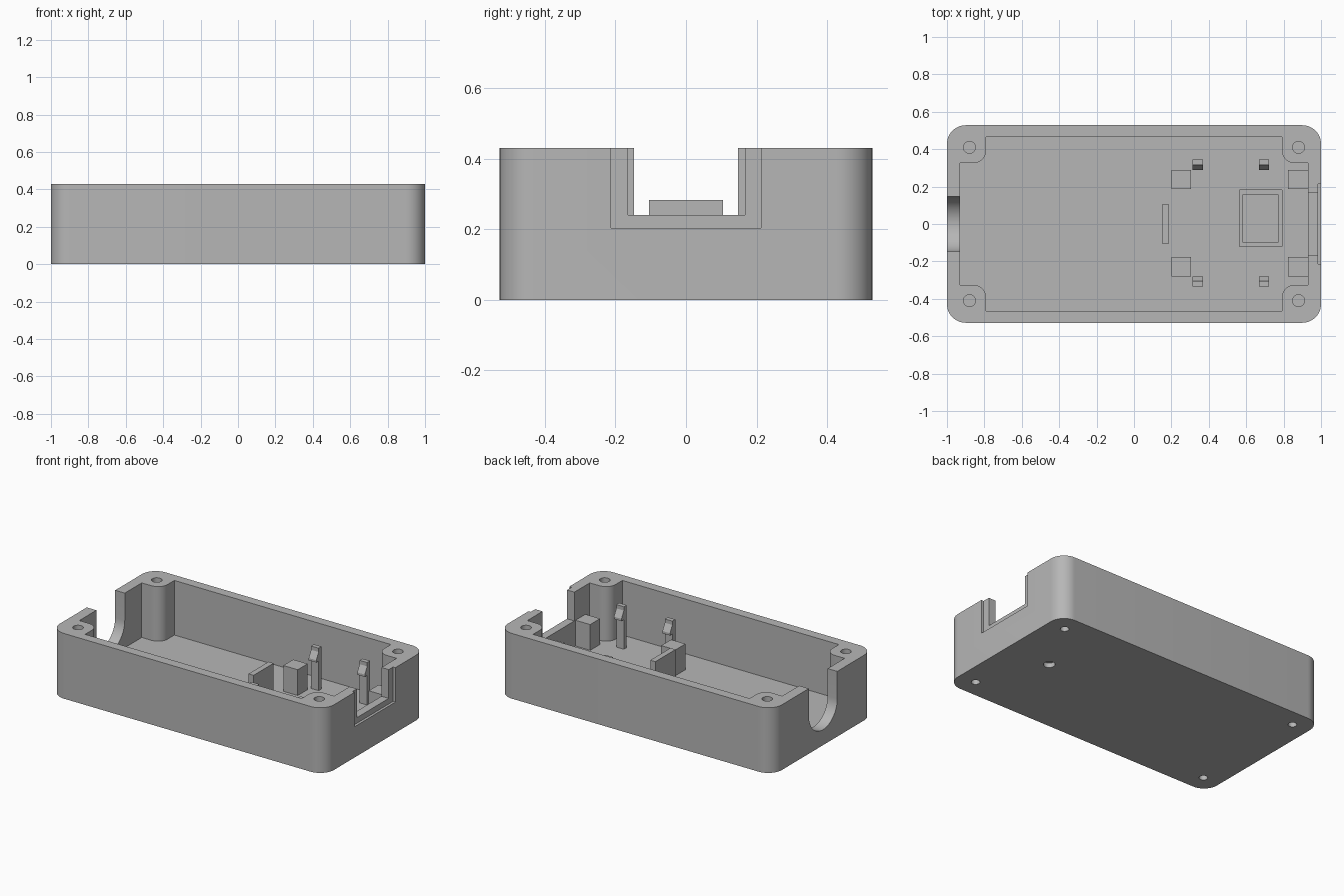
import bpy, bmesh, math
from mathutils import Vector, Matrix

cube = bpy.data.objects.get("Cube")
if cube:
    bpy.data.objects.remove(cube, do_unlink=True)

grey = bpy.data.materials.new("plain_grey")
grey.use_nodes = True
colour = (0.47, 0.47, 0.47, 1)
grey.diffuse_color = colour
grey.node_tree.nodes["Principled BSDF"].inputs["Base Color"].default_value = colour

TOP, FLOOR, MID = 0.43, 0.07, 0.005   # rim, floor, centre line of the fittings


def prism(name, points, shift):
    """Extrude a closed loop of 3D points along a vector."""
    bm = bmesh.new()
    face = bm.faces.new([bm.verts.new(p) for p in points])
    moved = bmesh.ops.extrude_face_region(bm, geom=[face])["geom"]
    verts = [v for v in moved if isinstance(v, bmesh.types.BMVert)]
    bmesh.ops.translate(bm, verts=verts, vec=shift)
    bmesh.ops.recalc_face_normals(bm, faces=bm.faces)
    mesh = bpy.data.meshes.new(name)
    bm.to_mesh(mesh)
    bm.free()
    mesh.materials.append(grey)
    obj = bpy.data.objects.new(name, mesh)
    bpy.context.collection.objects.link(obj)
    return obj


def box(name, x0, x1, y0, y1, z0, z1):
    loop = [(x0, y0, z0), (x1, y0, z0), (x1, y1, z0), (x0, y1, z0)]
    return prism(name, loop, (0, 0, z1 - z0))


def arc(cx, cy, r, a0, a1, n=12):
    return [(cx + r * math.cos(math.radians(a0 + (a1 - a0) * i / n)),
             cy + r * math.sin(math.radians(a0 + (a1 - a0) * i / n))) for i in range(n + 1)]


def four_way(quarter):
    """Mirror a quarter outline, given from +x to +y, into a closed loop."""
    half = quarter + [(-x, y) for x, y in reversed(quarter)]
    return half + [(-x, -y) for x, y in half]


def plate(name, outline, z0, z1):
    return prism(name, [(x, y, z0) for x, y in outline], (0, 0, z1 - z0))


def activate(obj):
    bpy.ops.object.select_all(action="DESELECT")
    obj.select_set(True)
    bpy.context.view_layer.objects.active = obj


def cut(target, cutter):
    cutter.hide_render = True
    activate(target)
    mod = target.modifiers.new("cut", "BOOLEAN")
    mod.operation, mod.solver, mod.object = "DIFFERENCE", "EXACT", cutter
    bpy.ops.object.modifier_apply(modifier=mod.name)
    bpy.data.objects.remove(cutter, do_unlink=True)


# Rounded outer body
body = plate("case_body", four_way(arc(0.9, 0.428, 0.1, 0, 90)), 0, TOP)

# Cavity, leaving a rounded screw pillar in each corner
pillar = [(0.93, 0.325)] + arc(0.86, 0.395, 0.07, 270, 180) + [(0.79, 0.465)]
cut(body, plate("cavity", four_way(pillar), FLOOR, 0.6))

# Stepped socket opening in the right-hand end
cut(body, box("socket_opening", 0.9, 1.1, -0.165, 0.167, 0.24, 0.6))
cut(body, box("socket_recess", 0.983, 1.1, -0.213, 0.213, 0.203, 0.6))

# Round-bottomed cable slot in the other end
slot = arc(0, 0.25, 0.148, 180, 360, 24) + [(0.148, 0.6), (-0.148, 0.6)]
cut(body, prism("cable_slot", [(-1.1, y, z) for y, z in slot], (0.2, 0, 0)))

# Screw holes from above, small dimples and a central one below
for sx in (-1, 1):
    for sy in (-1, 1):
        hole = (sx * 0.88, sy * 0.41)
        cut(body, plate("screw_hole", arc(*hole, 0.032, 0, 345, 23), 0.12, 0.6))
        cut(body, plate("foot_hole", arc(*hole, 0.026, 0, 345, 23), -0.1, 0.03))
cut(body, plate("centre_hole", arc(0.68, 0.03, 0.035, 0, 345, 23), -0.1, 0.03))

# Shallow stepped recess in the floor
cut(body, box("floor_recess", 0.565, 0.79, -0.12, 0.182, 0.058, 0.2))
cut(body, box("floor_recess_inner", 0.582, 0.77, -0.1, 0.157, 0.046, 0.2))

activate(body)
bpy.ops.object.shade_smooth_by_angle(angle=math.radians(30))

# Board supports, stop wall and snap clips
box("stop_wall", 0.15, 0.187, -0.105, 0.105, FLOOR - 0.01, 0.283)
hook = [(0.34, 0.06), (0.34, 0.35), (0.31, 0.35), (0.31, 0.325),
        (0.285, 0.28), (0.285, 0.265), (0.31, 0.265), (0.31, 0.06)]
for side, sy in (("left", 1), ("right", -1)):
    for end, x0, x1 in (("inner", 0.2, 0.305), ("outer", 0.823, 0.94)):
        y0, y1 = sorted((MID + sy * 0.182, MID + sy * 0.285))
        box(f"board_support_{side}_{end}", x0, x1, y0, y1, FLOOR - 0.01, 0.24)
    for end, x in (("inner", 0.313), ("outer", 0.667)):
        loop = [(x, MID + sy * y, z) for y, z in hook]
        prism(f"snap_clip_{side}_{end}", loop, (0.055, 0, 0))
